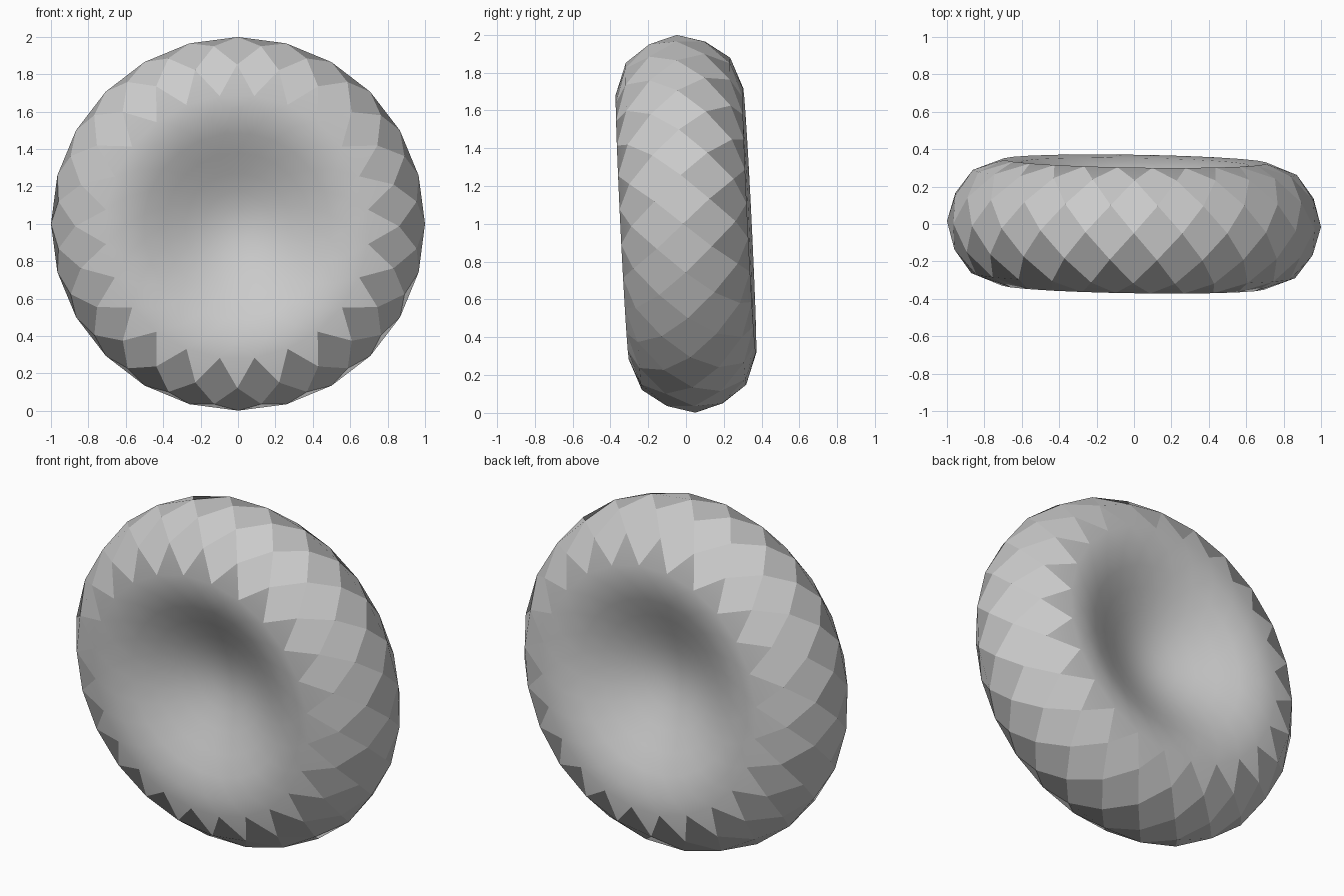
import bpy
import bmesh
from math import sin, cos, pi, sqrt, radians

cube = bpy.data.objects.get("Cube")
if cube:
    bpy.data.objects.remove(cube)

SEGMENTS = 24
# Ring radii from the rim inward; the centre point closes each side
RADII = [1.0, 0.966, 0.866, 0.707, 0.61, 0.5, 0.39, 0.28, 0.18, 0.09]


def half_thickness(r):
    """Biconcave disc profile: rounded rim, dimpled centre."""
    return 1.025 * sqrt(max(0, 1 - r * r)) * (0.104 + r * r - 0.56 * r ** 4)


def add_ring(bm, index, side):
    """One ring of points, every second ring turned by half a step."""
    r = RADII[index]
    ring = []
    for k in range(SEGMENTS):
        a = 2 * pi * (k + 0.5 * (index % 2)) / SEGMENTS
        ring.append(bm.verts.new((r * cos(a), side * half_thickness(r), r * sin(a))))
    return ring


def add_diamonds(bm, outer, middle, inner, index, flat):
    """Diamond faces spanning three neighbouring rings."""
    for k in range(SEGMENTS):
        n = (k + 1) % SEGMENTS
        j = k if index % 2 else n
        j = n if index % 2 else k
        # the vertex lying halfway between middle[k] and middle[n]
        face = bm.faces.new((middle[k], outer[j], middle[n], inner[j]))
        face.smooth = not flat


# Rings on both sides share the rim ring
bm = bmesh.new()
rim = add_ring(bm, 0, 1)
sides = []
for side in (-1, 1):
    rings = [rim] + [add_ring(bm, i, side) for i in range(1, len(RADII))]
    centre = bm.verts.new((0, side * half_thickness(0), 0))
    rings.append([centre] * SEGMENTS)
    sides.append(rings)

# Rim diamonds, then both dished sides; the rim is faceted, the dish smooth
add_diamonds(bm, sides[0][1], rim, sides[1][1], 0, True)
for rings in sides:
    for i in range(1, len(RADII)):
        add_diamonds(bm, rings[i - 1], rings[i], rings[i + 1], i, RADII[i] > 0.8)
bmesh.ops.recalc_face_normals(bm, faces=bm.faces)

mesh = bpy.data.meshes.new("biconcave_disc")
bm.to_mesh(mesh)
bm.free()
disc = bpy.data.objects.new("biconcave_disc", mesh)
bpy.context.collection.objects.link(disc)

# Standing upright with a slight lean
disc.location = (0, 0, 1)
disc.rotation_euler = (radians(2.8), 0, radians(-0.9))

# Single plain colour
grey = bpy.data.materials.new("light_grey")
grey.use_nodes = True
colour = (0.6, 0.6, 0.6, 1)
grey.diffuse_color = colour
grey.node_tree.nodes["Principled BSDF"].inputs["Base Color"].default_value = colour
mesh.materials.append(grey)
